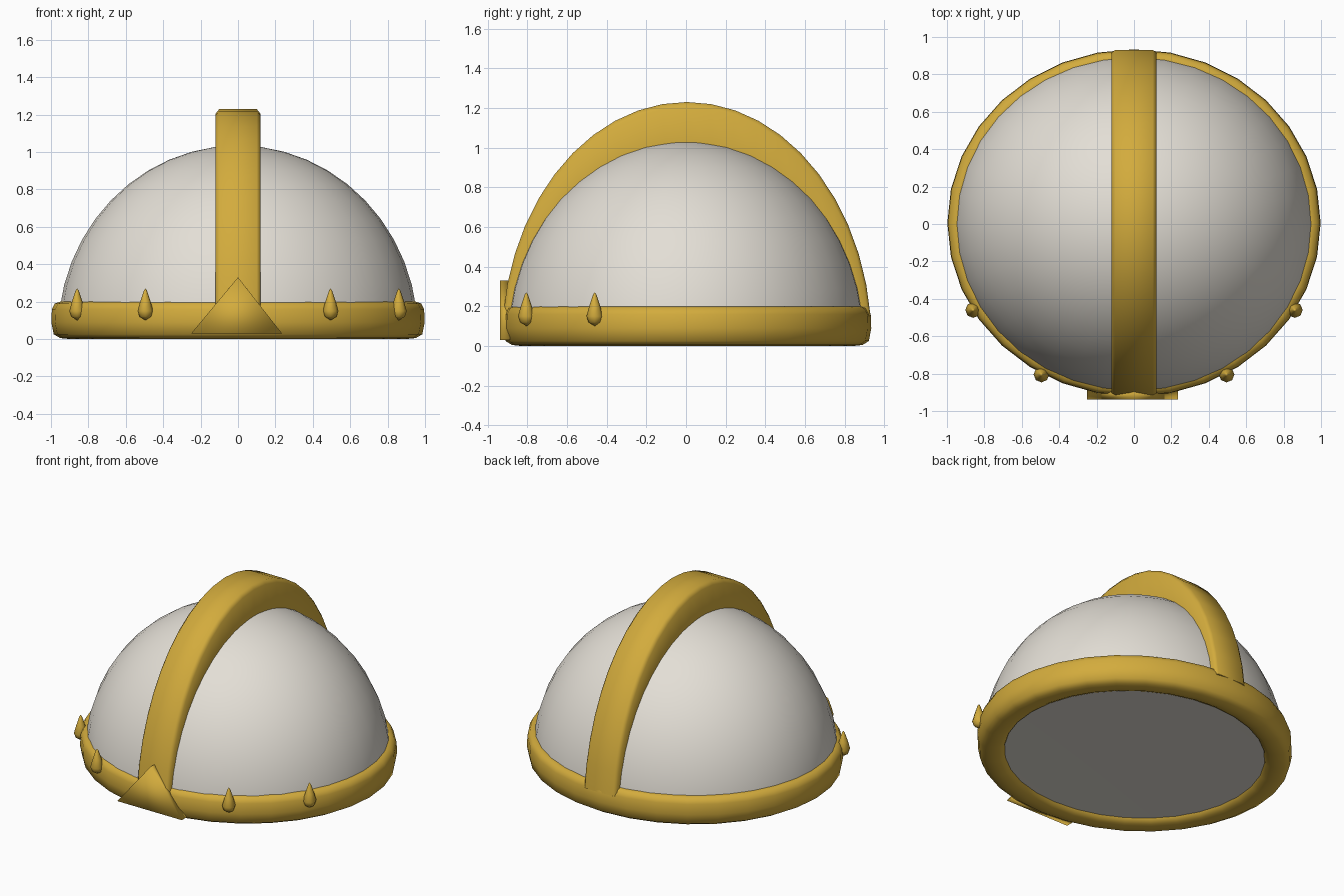
import bpy, bmesh
from math import sin, cos, pi

cube = bpy.data.objects.get("Cube")
if cube:
    bpy.data.objects.remove(cube)


def material(name, rgb):
    mat = bpy.data.materials.new(name)
    mat.use_nodes = True
    mat.diffuse_color = (*rgb, 1)
    bsdf = mat.node_tree.nodes["Principled BSDF"]
    bsdf.inputs["Base Color"].default_value = (*rgb, 1)
    bsdf.inputs["Roughness"].default_value = 0.6
    return mat


GOLD = material("gold", (0.65, 0.41, 0.046))
IVORY = material("ivory", (0.77, 0.735, 0.67))


def build(name, bm, mat, angle):
    bmesh.ops.remove_doubles(bm, verts=bm.verts, dist=0.0005)
    bmesh.ops.recalc_face_normals(bm, faces=bm.faces)
    mesh = bpy.data.meshes.new(name)
    bm.to_mesh(mesh)
    bm.free()
    mesh.materials.append(mat)
    obj = bpy.data.objects.new(name, mesh)
    bpy.context.collection.objects.link(obj)
    bpy.ops.object.select_all(action="DESELECT")
    obj.select_set(True)
    bpy.context.view_layer.objects.active = obj
    bpy.ops.object.shade_smooth_by_angle(angle=angle * pi / 180)
    return obj


def lathe(name, profile, mat, steps, angle=60):
    """Spin an open (radius, height) outline around z."""
    bm = bmesh.new()
    verts = [bm.verts.new((r, 0, z)) for r, z in profile]
    edges = [bm.edges.new(pair) for pair in zip(verts, verts[1:])]
    bmesh.ops.spin(bm, geom=verts + edges, cent=(0, 0, 0), axis=(0, 0, 1),
                   angle=2 * pi, steps=steps, use_duplicate=False)
    return build(name, bm, mat, angle)


# Dome with a closed, slightly recessed underside
arc = [i * pi / 24 for i in range(13)]
shell = [(0.962 * cos(a), 0.03 + 1.005 * sin(a)) for a in arc]
dome = lathe("dome", [(0, 0.05), (0.8, 0.03)] + shell, IVORY, 36)
dome.scale.y = 0.94

# Rounded brow band around the rim, its inner side buried in the dome
band_outline = [(0.82, 0.04), (0.83, 0.02), (0.86, 0.006), (0.9, 0), (0.95, 0.005),
                (0.985, 0.025), (0.998, 0.09), (0.995, 0.16), (0.98, 0.19),
                (0.95, 0.2), (0.88, 0.195)]
band = lathe("brow_band", band_outline, GOLD, 32)
band.scale.y = 0.93
band.location.y = 0.006

# Crest arching from front to back, its ends sunk into the band
bm = bmesh.new()
rows = []
for i in range(23):
    a = pi * (0.035 + 0.93 * i / 22)
    y, z = -cos(a), sin(a)
    section = ((-0.12, 0.875, 1.0), (-0.12, 0.918, 1.205), (-0.1, 0.932, 1.23),
               (0.1, 0.932, 1.23), (0.12, 0.918, 1.205), (0.12, 0.875, 1.0))
    rows.append([bm.verts.new((x, ry * y + 0.004, 0.02 + (rz - 0.02) * z))
                 for x, ry, rz in section])
for a, b in zip(rows, rows[1:]):
    for j in range(6):
        k = (j + 1) % 6
        bm.faces.new((a[j], a[k], b[k], b[j]))
bm.faces.new(rows[0])
bm.faces.new(rows[-1])
build("crest", bm, GOLD, 70)

# Triangular front plate, its back widening into the band
bm = bmesh.new()
front = [bm.verts.new((x, -0.938, z)) for x, z in ((-0.25, 0.03), (0.235, 0.03), (0, 0.33))]
plate = bm.faces.new(front)
back = bmesh.ops.extrude_face_region(bm, geom=[plate])["geom"]
bmesh.ops.translate(bm, vec=(0, 0.05, 0),
                    verts=[v for v in back if isinstance(v, bmesh.types.BMVert)])
build("front_plate", bm, GOLD, 130)

# Four small spikes on the front of the band
spike_outline = [(0, 0.1), (0.032, 0.12), (0.042, 0.15), (0.028, 0.2), (0.008, 0.26), (0, 0.27)]
for side, label in ((1, "left"), (-1, "right")):
    for place, x, y in (("front", 0.495, -0.805), ("side", 0.86, -0.46)):
        spike = lathe(f"{label}_{place}_spike", spike_outline, GOLD, 8)
        spike.location = (side * x, y, 0)
